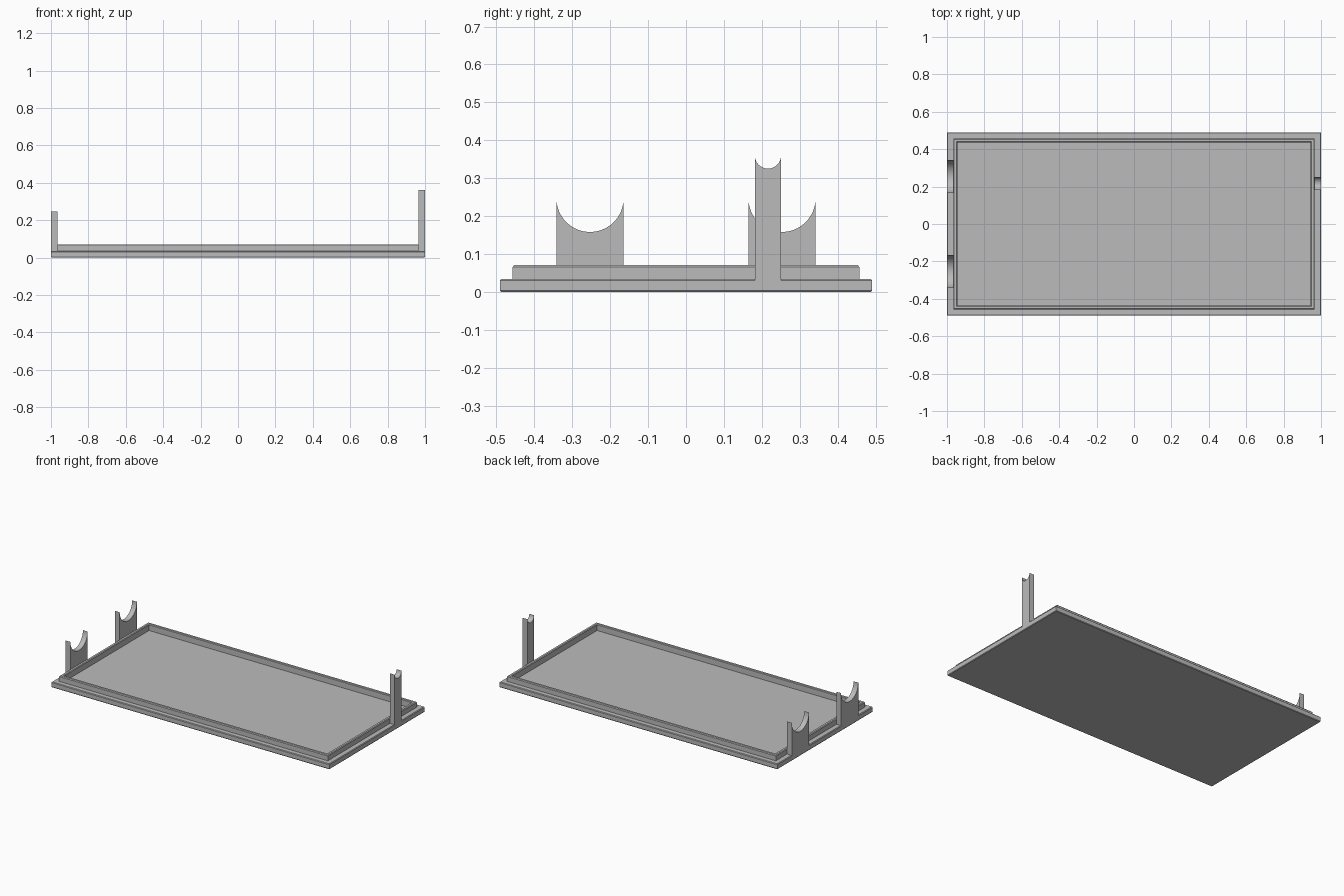
import bpy, bmesh
from math import cos, sin, pi

cube = bpy.data.objects.get("Cube")
if cube:
    bpy.data.objects.remove(cube, do_unlink=True)

grey = bpy.data.materials.new("plain grey")
grey.use_nodes = True
grey.diffuse_color = (0.5, 0.5, 0.5, 1)
grey.node_tree.nodes["Principled BSDF"].inputs["Base Color"].default_value = (0.5, 0.5, 0.5, 1)


def finish(name, bm):
    bmesh.ops.recalc_face_normals(bm, faces=bm.faces)
    mesh = bpy.data.meshes.new(name)
    bm.to_mesh(mesh)
    bm.free()
    mesh.materials.append(grey)
    obj = bpy.data.objects.new(name, mesh)
    bpy.context.collection.objects.link(obj)
    bpy.ops.object.select_all(action='DESELECT')
    obj.select_set(True)
    bpy.context.view_layer.objects.active = obj
    bpy.ops.object.shade_smooth_by_angle(angle=pi / 6)
    return obj


def stepped_tray(name, rings):
    """Loft rectangular rings (half x, half y, z) from the underside to the floor."""
    bm = bmesh.new()
    loops = [[bm.verts.new((sx * x, sy * y, z))
              for sx, sy in ((-1, -1), (1, -1), (1, 1), (-1, 1))] for x, y, z in rings]
    for low, high in zip(loops, loops[1:]):
        for i in range(4):
            j = (i + 1) % 4
            bm.faces.new((low[i], low[j], high[j], high[i]))
    bm.faces.new(loops[0][::-1])
    bm.faces.new(loops[-1])
    return finish(name, bm)


def cradle(name, x0, x1, y, radius, centre_z, z0):
    """Upright plate with a half-round notch in its top."""
    bm = bmesh.new()
    steps = 32
    profile = [(y - radius, z0), (y + radius, z0)]
    profile += [(y + radius * cos(pi * i / steps), centre_z - radius * sin(pi * i / steps))
                for i in range(steps + 1)]
    face = bm.faces.new([bm.verts.new((x0, py, pz)) for py, pz in profile])
    moved = bmesh.ops.extrude_face_region(bm, geom=[face])["geom"]
    bmesh.ops.translate(bm, vec=(x1 - x0, 0, 0),
                        verts=[v for v in moved if isinstance(v, bmesh.types.BMVert)])
    return finish(name, bm)


# Base plate with softened edges, raised rim and recessed floor
stepped_tray("base_tray", [
    (0.997, 0.487, 0), (1, 0.49, 0.004), (1, 0.49, 0.031), (0.996, 0.486, 0.035),
    (0.966, 0.457, 0.035), (0.966, 0.457, 0.066), (0.962, 0.453, 0.071),
    (0.949, 0.440, 0.071), (0.945, 0.436, 0.067), (0.945, 0.436, 0.03)])

# Two wide cradles on the right, one tall narrow post on the left
for label, y in (("front", -0.253), ("back", 0.253)):
    cradle(label + "_cradle", -1, -0.966, y, 0.0885, 0.247, 0.004)
cradle("tall_post", 0.965, 1, 0.216, 0.0345, 0.36, 0.004)
